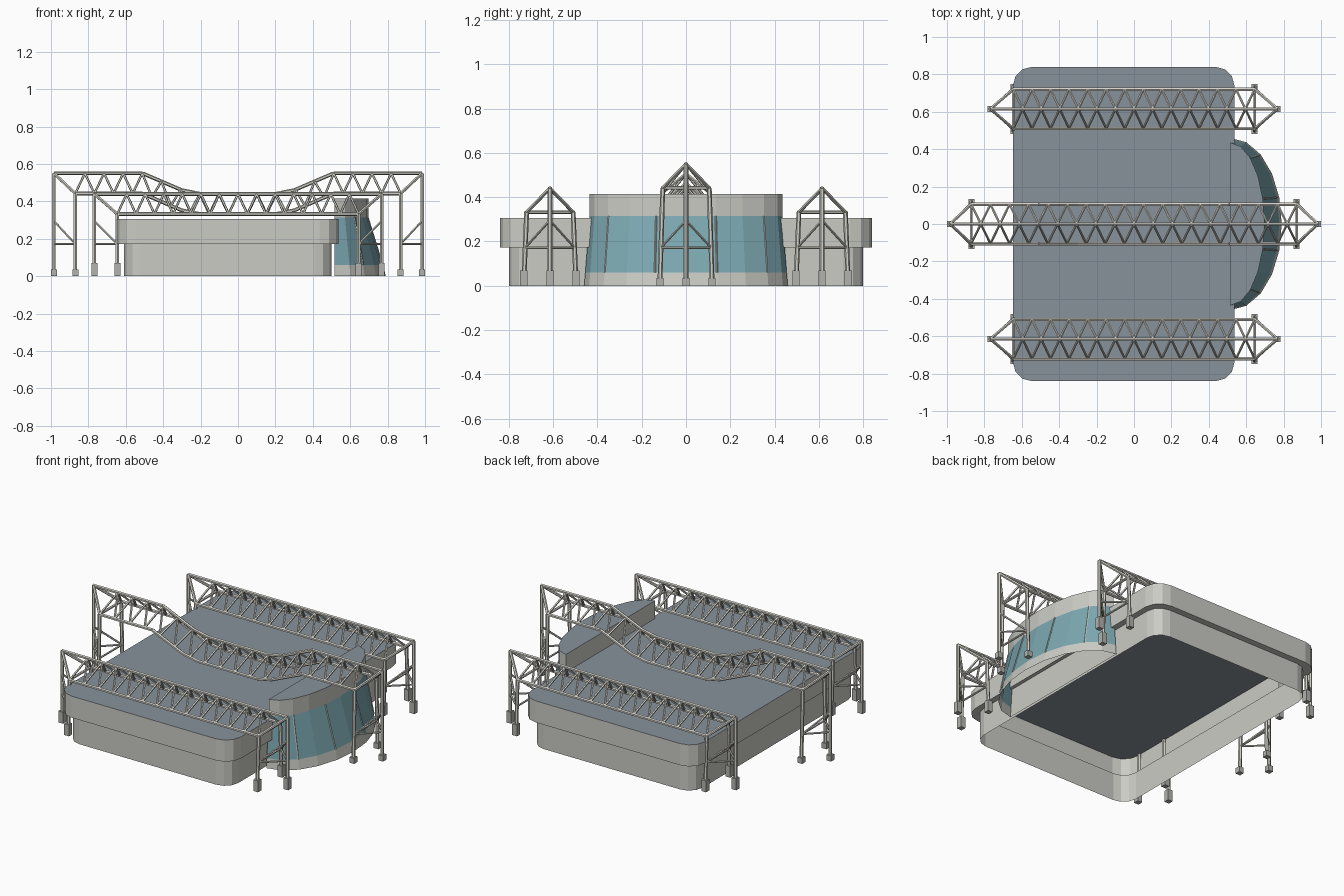
import bpy, bmesh
from math import sin, cos, pi, radians
from mathutils import Vector, Matrix

if "Cube" in bpy.data.objects:
    bpy.data.objects.remove(bpy.data.objects["Cube"])


def material(name, rgb):
    m = bpy.data.materials.new(name)
    m.use_nodes = True
    m.diffuse_color = (*rgb, 1)
    bsdf = next(n for n in m.node_tree.nodes if n.type == 'BSDF_PRINCIPLED')
    bsdf.inputs["Base Color"].default_value = (*rgb, 1)
    return m


CONCRETE = material("pale concrete", (0.60, 0.60, 0.56))
ROOF = material("slate roof", (0.25, 0.29, 0.33))
GLASS = material("teal glass", (0.20, 0.39, 0.44))
STEEL = material("pale steel", (0.65, 0.64, 0.58))
FOOT = material("grey footing", (0.45, 0.45, 0.43))


def finish(name, bm, mats, recalc=True):
    if recalc:
        bmesh.ops.recalc_face_normals(bm, faces=bm.faces)
    mesh = bpy.data.meshes.new(name)
    bm.to_mesh(mesh)
    bm.free()
    for m in mats:
        mesh.materials.append(m)
    ob = bpy.data.objects.new(name, mesh)
    bpy.context.collection.objects.link(ob)
    return ob


def loft(bm, rings, bands):
    """Skin closed rings of points; bands gives a material index per storey."""
    loops = [[bm.verts.new(p) for p in ring] for ring in rings]
    for lo, hi, mat in zip(loops, loops[1:], bands):
        n = len(lo)
        for i in range(n):
            j = (i + 1) % n
            # the flat back of a glazed storey stays solid
            f = bm.faces.new((lo[i], lo[j], hi[j], hi[i]))
            f.material_index = 0 if j == 0 else mat
    return loops


def bar(bm, a, b, r, sides=6):
    a, b = Vector(a), Vector(b)
    d = b - a
    rot = d.to_track_quat('Z', 'Y').to_matrix().to_4x4()
    bmesh.ops.create_cone(bm, cap_ends=True, segments=sides, radius1=r, radius2=r,
                          depth=d.length, matrix=Matrix.Translation((a + b) / 2) @ rot)


# Hall: open-bottomed shell with a projecting upper storey
def rounded_rect(hx, hy, r, z, cx=-0.055, steps=3):
    pts = []
    for q, (sx, sy) in enumerate(((1, 1), (-1, 1), (-1, -1), (1, -1))):
        for k in range(steps + 1):
            t = (q + k / steps) * pi / 2
            pts.append((cx + sx * (hx - r) + r * cos(t), sy * (hy - r) + r * sin(t), z))
    return pts


bm = bmesh.new()
loops = loft(bm, [rounded_rect(0.555, 0.80, 0.09, 0), rounded_rect(0.555, 0.80, 0.09, 0.172),
                  rounded_rect(0.592, 0.84, 0.10, 0.172), rounded_rect(0.592, 0.84, 0.10, 0.305)],
             (0, 0, 0))
bm.faces.new(loops[-1]).material_index = 1
finish("hall", bm, (CONCRETE, ROOF))

# Entrance bay: half-elliptical drum with sloping glass
BAY_X, BAY_SEGS = 0.515, 10


def bay_point(k, depth, half, z):
    t = -pi / 2 + pi * k / BAY_SEGS
    return (BAY_X + depth * cos(t), half * sin(t), z)


SIZES = ((0.275, 0.46, 0), (0.262, 0.455, 0.06), (0.183, 0.435, 0.315), (0.183, 0.435, 0.415))
bm = bmesh.new()
loops = loft(bm, [[bay_point(k, *s) for k in range(BAY_SEGS + 1)] for s in SIZES], (0, 2, 0))
bm.faces.new(loops[-1]).material_index = 1
finish("entrance_bay", bm, (CONCRETE, ROOF, GLASS))

bm = bmesh.new()
for k in (2, 4, 6, 8):
    bar(bm, bay_point(k, *SIZES[1]), bay_point(k, *SIZES[2]), 0.004, 4)
finish("glazing_bars", bm, (STEEL,))


# Roof trusses: three chords, zigzag lacing and a tripod of legs at each end
def profile_height(path, x):
    x = abs(x)
    for (x0, z0), (x1, z1) in zip(path, path[1:]):
        if x <= x1:
            return z0 + (z1 - z0) * (x - x0) / (x1 - x0)
    return path[-1][1]


def truss(name, y, tip, end, panels, path, foot_h):
    drop, half, spread = 0.108, 0.105, 0.118
    bm, feet = bmesh.new(), bmesh.new()

    def top(x):
        return (x, y, profile_height(path, x))

    def low(x, s):
        return (x, y + s * half, profile_height(path, x) - drop)

    def chord(point, limit):
        xs = [-limit] + sorted(s * p[0] for p in path for s in (-1, 1)
                               if 0 < p[0] < limit) + [limit]
        for a, b in zip(xs, xs[1:]):
            bar(bm, point(a), point(b), 0.010)

    chord(top, tip)
    step = 2 * end / panels
    for s in (-1, 1):
        chord(lambda x: low(x, s), end)
        for i in range(panels):
            x = -end + i * step
            bar(bm, low(x, s), top(x + step / 2), 0.0065, 5)
            bar(bm, top(x + step / 2), low(x + step, s), 0.0065, 5)

    def footing(x, fy):
        bmesh.ops.create_cube(feet, size=1, matrix=Matrix.Translation((x, fy, foot_h / 2))
                              @ Matrix.Diagonal((0.032, 0.032, foot_h, 1)))

    for e in (-1, 1):
        brace_z, knee_z = 0.172, 0.295
        mid = Vector((e * tip, y, 0.01))
        bar(bm, mid, top(e * tip), 0.011)
        footing(e * tip, y)
        bar(bm, low(e * end, -1), low(e * end, 1), 0.008)
        braces = []
        for s in (-1, 1):
            head = Vector(low(e * end, s))
            base = Vector((e * end, y + s * spread, 0.01))
            bar(bm, base, head, 0.011)
            footing(e * end, y + s * spread)
            bar(bm, head, top(e * tip), 0.009)
            joint = base.lerp(head, (brace_z - base.z) / (head.z - base.z))
            braces.append(joint)
            bar(bm, joint, (e * tip, y, brace_z), 0.006)
            bar(bm, joint, (e * tip, y, knee_z), 0.006)
        bar(bm, braces[0], braces[1], 0.006)
    finish(name, bm, (STEEL,))
    finish(name + "_footings", feet, (FOOT,))


straight = ((0, 0.44), (0.8, 0.44))
dipped = ((0, 0.44), (0.20, 0.44), (0.30, 0.46), (0.51, 0.55), (1.0, 0.55))
truss("front_truss", -0.615, 0.768, 0.645, 13, straight, 0.07)
truss("rear_truss", 0.615, 0.768, 0.645, 13, straight, 0.07)
truss("centre_truss", 0, 0.984, 0.87, 17, dipped, 0.035)
